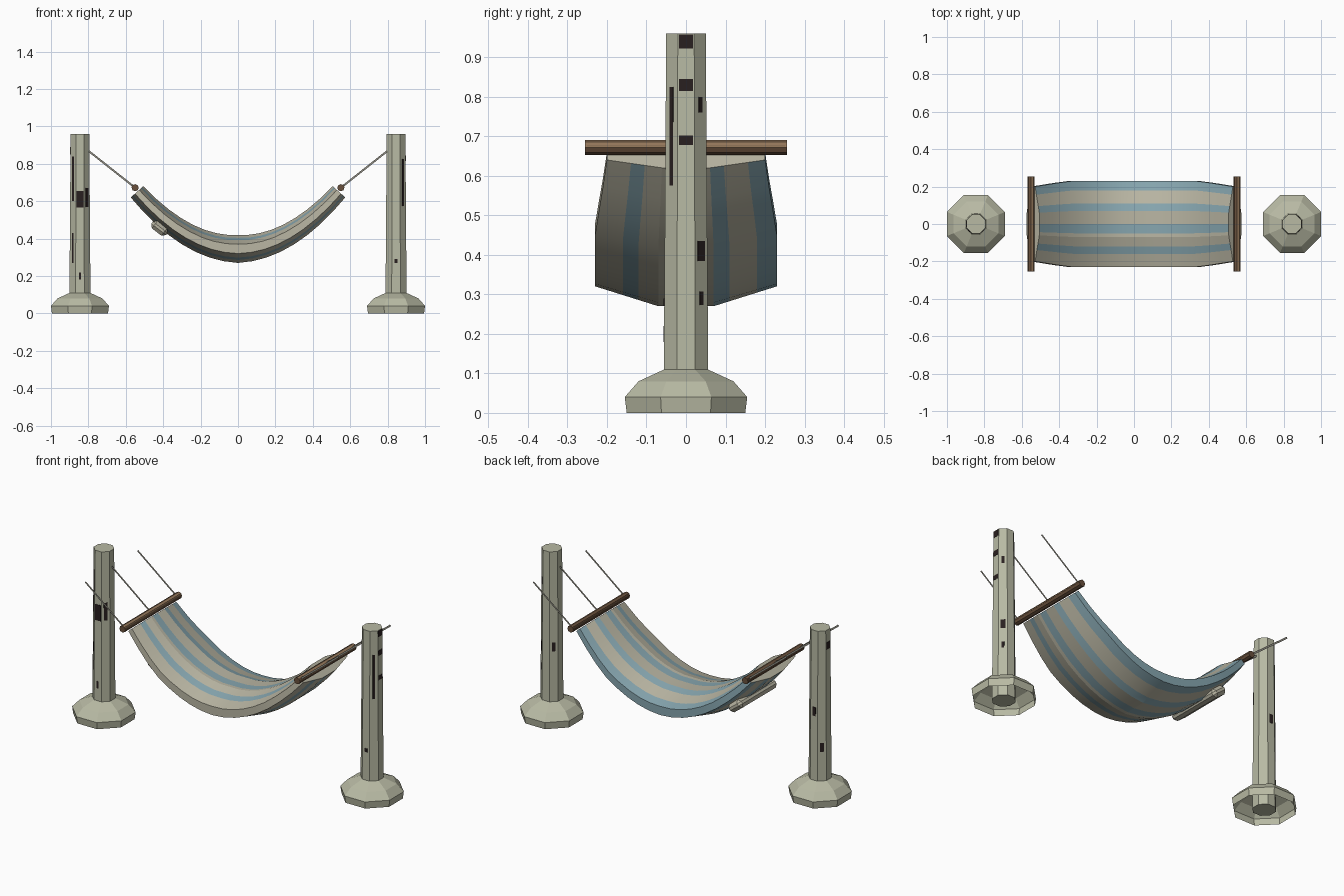
import bpy, bmesh, math
from mathutils import Matrix, Vector

cube = bpy.data.objects.get("Cube")
if cube:
    bpy.data.objects.remove(cube)


def material(name, rgb):
    m = bpy.data.materials.new(name)
    m.use_nodes = True
    m.diffuse_color = (*rgb, 1)
    m.node_tree.nodes["Principled BSDF"].inputs["Base Color"].default_value = (*rgb, 1)
    return m


STONE = material("pale_post", (.48, .49, .37))
CLOTH = material("beige_cloth", (.49, .47, .37))
BLUE = material("blue_stripe", (.24, .38, .43))
WOOD = material("brown_wood", (.29, .18, .10))
GRAIN = material("dark_wood", (.14, .08, .045))
CHIP = material("dark_patch", (.022, .014, .014))
ROPE = material("grey_rope", (.27, .26, .22))


def finish(name, bm, *mats, recalc=True):
    if recalc:
        bmesh.ops.recalc_face_normals(bm, faces=bm.faces)
    mesh = bpy.data.meshes.new(name)
    bm.to_mesh(mesh)
    bm.free()
    for m in mats:
        mesh.materials.append(m)
    obj = bpy.data.objects.new(name, mesh)
    bpy.context.collection.objects.link(obj)
    return obj


def bridge(bm, rings):
    """Join consecutive closed rings of vertices; returns (index around, face)."""
    made = []
    for a, b in zip(rings, rings[1:]):
        for i in range(len(a)):
            j = (i + 1) % len(a)
            made.append((i, bm.faces.new((a[i], a[j], b[j], b[i]))))
    return made


def octagon(bm, x, apothem, z):
    r = apothem / math.cos(math.pi / 8)
    angles = [math.pi * (2 * i + 1) / 8 for i in range(8)]
    return [bm.verts.new((x + r * math.cos(a), r * math.sin(a), z)) for a in angles]


# Posts, hollow feet and worn patches
POST_X, POST_H = .845, .96
PATCHES = {  # facing (eighths of a turn), height, width, length
    "right": [(0, .94, .035, .035), (0, .83, .035, .03), (0, .69, .035, .025),
              (1, .78, .014, .04), (1, .41, .025, .05), (1, .29, .014, .035),
              (7, .7, .012, .25), (6, .28, .016, .02), (3, .42, .016, .05)],
    "left": [(6, .61, .036, .09), (5, .72, .014, .24), (5, .35, .012, .16),
             (6, .2, .012, .04), (4, .87, .03, .04), (3, .3, .02, .05),
             (7, .62, .02, .1), (2, .5, .02, .05)],
}
for side, s in (("left", -1), ("right", 1)):
    bm = bmesh.new()
    rings = [octagon(bm, s * POST_X, a, z) for a, z in ((.057, 0), (.05, POST_H))]
    bridge(bm, rings)
    bm.faces.new(rings[0])
    bm.faces.new(rings[1])
    finish(f"post_{side}", bm, STONE)

    bm = bmesh.new()
    profile = ((.15, 0), (.155, .04), (.12, .08), (.055, .11))
    bridge(bm, [octagon(bm, s * POST_X, a, z) for a, z in profile])
    finish(f"post_foot_{side}", bm, STONE)

    bm = bmesh.new()
    for turn, z, width, length in PATCHES[side]:
        reach = .057 - .007 * z / POST_H
        place = (Matrix.Translation((s * POST_X, 0, z))
                 @ Matrix.Rotation(turn * math.pi / 4, 4, "Z")
                 @ Matrix.Translation((reach, 0, 0))
                 @ Matrix.Diagonal((.003, width, length, 1)))
        bmesh.ops.create_cube(bm, size=1, matrix=place)
    finish(f"worn_patches_{side}", bm, CHIP)

# Sagging padded bed: lens-shaped section swept along a parabola
END_X, LOW, RISE, HALF_W = .54, .345, .305, .23
STRIPES = ((-.16, -.12), (-.05, 0), (.07, .11), (.18, .23))
CUTS = sorted({-.23, -.07, .07, .23} | {y for st in STRIPES for y in st})
SECTION = [(y, 1) for y in CUTS] + [(y, -1) for y in reversed(CUTS)]
STEPS = 16


def bed_ring(bm, t):
    x = END_X * t
    slope = 2 * RISE * t / END_X
    normal = Vector((-slope, 0, 1)).normalized()
    centre = Vector((x, 0, LOW + RISE * t * t))
    half = .075 - .03 * abs(t)
    narrow = 1 - .13 * max(0, (abs(t) - .65) / .35)
    ring = []
    for y, up in SECTION:
        fall = max(0, (abs(y) - .07) / (HALF_W - .07))
        ring.append(bm.verts.new(centre + normal * up * half * (1 - .67 * fall)
                                 + Vector((0, y * narrow, 0))))
    return ring


bm = bmesh.new()
rings = [bed_ring(bm, -1 + 2 * i / STEPS) for i in range(STEPS + 1)]
for i, face in bridge(bm, rings):
    mid = (SECTION[i][0] + SECTION[(i + 1) % len(SECTION)][0]) / 2
    face.material_index = int(any(a <= mid <= b for a, b in STRIPES))
bm.faces.new(rings[0])
bm.faces.new(rings[-1])
bed = finish("hammock_bed", bm, CLOTH, BLUE)
bpy.ops.object.select_all(action="DESELECT")
bed.select_set(True)
bpy.context.view_layer.objects.active = bed
bpy.ops.object.shade_smooth_by_angle(angle=math.radians(12))

# Small pillow under the bed
bm = bmesh.new()
bmesh.ops.create_cube(bm, size=1, matrix=Matrix.Diagonal((.1, .34, .05, 1)))
bmesh.ops.bevel(bm, geom=bm.edges[:], offset=.018, segments=1, affect="EDGES")
pillow = finish("pillow", bm, CLOTH)
pillow.matrix_world = Matrix.Translation((-.42, 0, .455)) @ Matrix.Rotation(.66, 4, "Y")

# Spreader bars and flat ropes
BAR_X, BAR_Z = .55, .672
for side, s in (("left", -1), ("right", 1)):
    bm = bmesh.new()
    bmesh.ops.create_cone(bm, cap_ends=True, segments=8, radius1=.019, radius2=.019,
                          depth=.51, matrix=Matrix.Translation((s * BAR_X, 0, BAR_Z))
                          @ Matrix.Rotation(math.pi / 2, 4, "X"))
    # Dark grain along the outer and lower flanks
    for f in bm.faces:
        f.material_index = int(abs(f.normal.y) < .5 and f.normal.z < -.2)
    bmesh.ops.create_cube(bm, size=1, matrix=Matrix.Translation((s * BAR_X, 0, BAR_Z + .004))
                          @ Matrix.Diagonal((.038, .5, .005, 1)))
    for f in bm.faces[-6:]:
        f.material_index = 1
    finish(f"spreader_bar_{side}", bm, WOOD, GRAIN)

    bm = bmesh.new()
    start, stop = Vector((s * BAR_X, 0, BAR_Z)), Vector((s * .797, 0, .867))
    across = (stop - start).cross(Vector((0, 1, 0))).normalized() * .005
    for y in (-.235, 0, .235):
        shift = Vector((0, y, 0))
        corners = (start - across, stop - across, stop + across, start + across)
        bm.faces.new([bm.verts.new(c + shift) for c in corners])
    finish(f"ropes_{side}", bm, ROPE, recalc=False)
